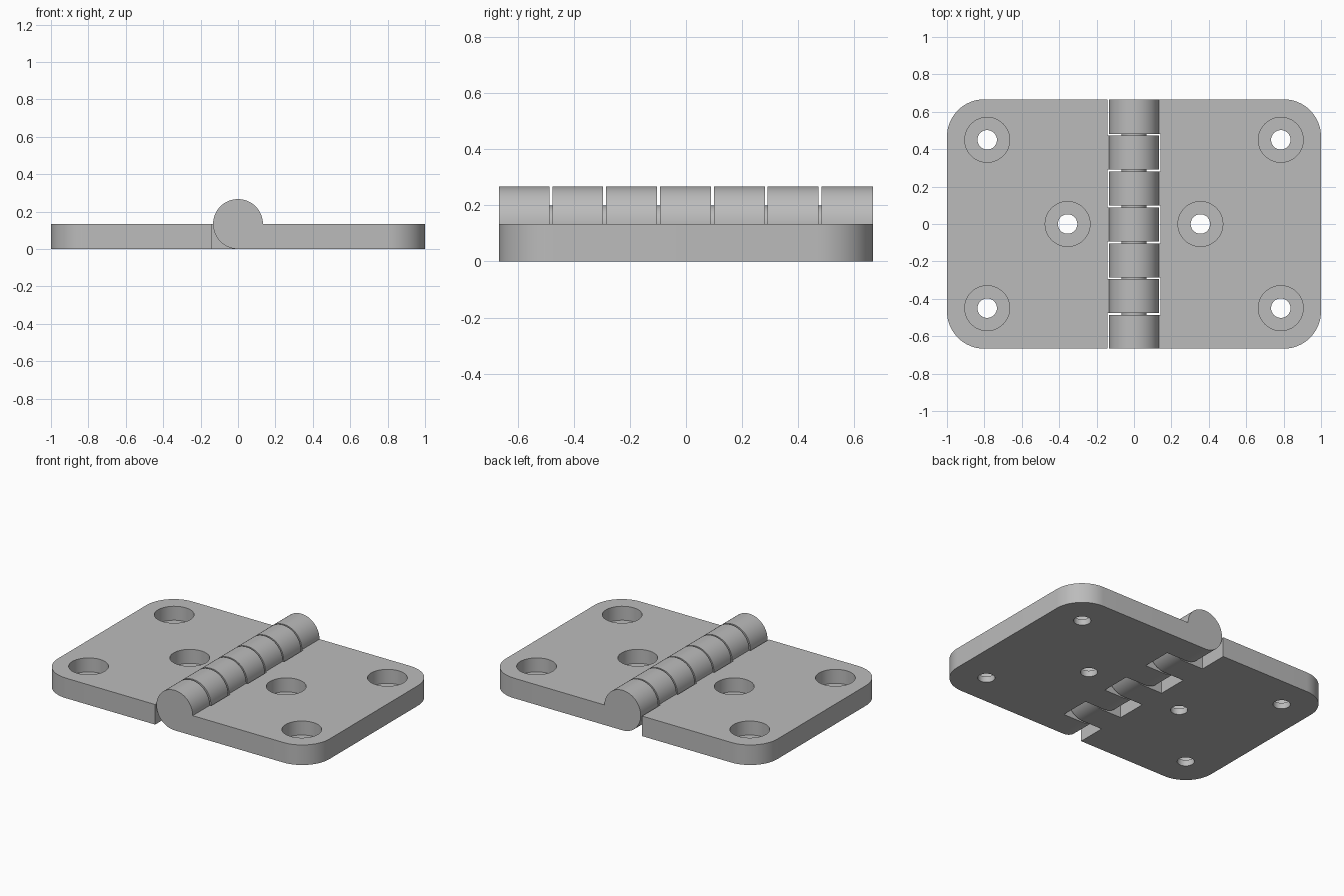
import bpy, bmesh
from math import cos, sin, pi, radians

if "Cube" in bpy.data.objects:
    bpy.data.objects.remove(bpy.data.objects["Cube"])

T = 2 / 15          # leaf thickness, also barrel radius
HALF = 2 / 3        # half depth in y
EDGE = 0.143        # inner edge of each leaf
CORNER = 0.2

steel = bpy.data.materials.new("grey_steel")
steel.use_nodes = True
GREY = (0.5, 0.5, 0.5, 1)
steel.diffuse_color = GREY
steel.node_tree.nodes["Principled BSDF"].inputs["Base Color"].default_value = GREY


def prism(name, points, offset):
    """Closed solid made by sweeping a flat outline along an offset vector."""
    bm = bmesh.new()
    face = bm.faces.new([bm.verts.new(p) for p in points])
    ext = bmesh.ops.extrude_face_region(bm, geom=[face])
    moved = [v for v in ext["geom"] if isinstance(v, bmesh.types.BMVert)]
    bmesh.ops.translate(bm, vec=offset, verts=moved)
    bmesh.ops.recalc_face_normals(bm, faces=bm.faces)
    mesh = bpy.data.meshes.new(name)
    bm.to_mesh(mesh)
    bm.free()
    mesh.materials.append(steel)
    obj = bpy.data.objects.new(name, mesh)
    bpy.context.collection.objects.link(obj)
    return obj


def arc(cx, cy, r, start, end, n):
    return [(cx + r * cos(radians(start + (end - start) * i / n)),
             cy + r * sin(radians(start + (end - start) * i / n))) for i in range(n + 1)]


def select(obj):
    bpy.ops.object.select_all(action="DESELECT")
    obj.select_set(True)
    bpy.context.view_layer.objects.active = obj


def combine(obj, tool, operation):
    select(obj)
    mod = obj.modifiers.new("bool", "BOOLEAN")
    mod.operation, mod.solver, mod.object = operation, "EXACT", tool
    bpy.ops.object.modifier_apply(modifier=mod.name)
    bpy.data.objects.remove(tool)


def disc(name, x, y, r, z0, z1):
    ring = arc(x, y, r, 0, 360, 48)[:-1]
    return prism(name, [(a, b, z0) for a, b in ring], (0, 0, z1 - z0))


def build_leaf(name, side, knuckles):
    # plate with two rounded outer corners
    c = HALF - CORNER
    outline = [(EDGE, -HALF)] + arc(1 - CORNER, -c, CORNER, -90, 0, 16)
    outline += arc(1 - CORNER, c, CORNER, 0, 90, 16) + [(EDGE, HALF)]
    leaf = prism(name, [(side * x, y, 0) for x, y in outline], (0, 0, T))
    # knuckles: three quarters of a round, run into the plate
    profile = arc(0, T, T, 0, 270, 48) + [(EDGE + 0.02, 0), (EDGE + 0.02, T)]
    for y0, y1 in knuckles:
        knuckle = prism("knuckle", [(side * x, y0, z) for x, z in profile], (0, y1 - y0, 0))
        combine(leaf, knuckle, "UNION")
    # counterbored screw holes
    for x, y in ((0.785, 0.45), (0.785, -0.45), (0.355, 0)):
        combine(leaf, disc("bore", side * x, y, 0.12, T - 0.093, T + 0.1), "DIFFERENCE")
        combine(leaf, disc("hole", side * x, y, 0.052, -0.1, T + 0.1), "DIFFERENCE")
    return leaf


# knuckles alternate between the leaves with narrow gaps
right_spans = [(-HALF, -0.487), (-0.285, -0.103), (0.099, 0.281), (0.482, HALF)]
left_spans = [(-0.475, -0.295), (-0.093, 0.089), (0.291, 0.472)]
left_leaf = build_leaf("four_knuckle_leaf", 1, right_spans)
right_leaf = build_leaf("three_knuckle_leaf", -1, left_spans)

# pin running inside the barrel
pin_ring = arc(0, T, T / 2, 0, 360, 48)[:-1]
pin = prism("hinge_pin", [(x, -0.55, z) for x, z in pin_ring], (0, 1.1, 0))

for part in (left_leaf, right_leaf, pin):
    select(part)
    bpy.ops.object.shade_smooth_by_angle(angle=pi / 6)
